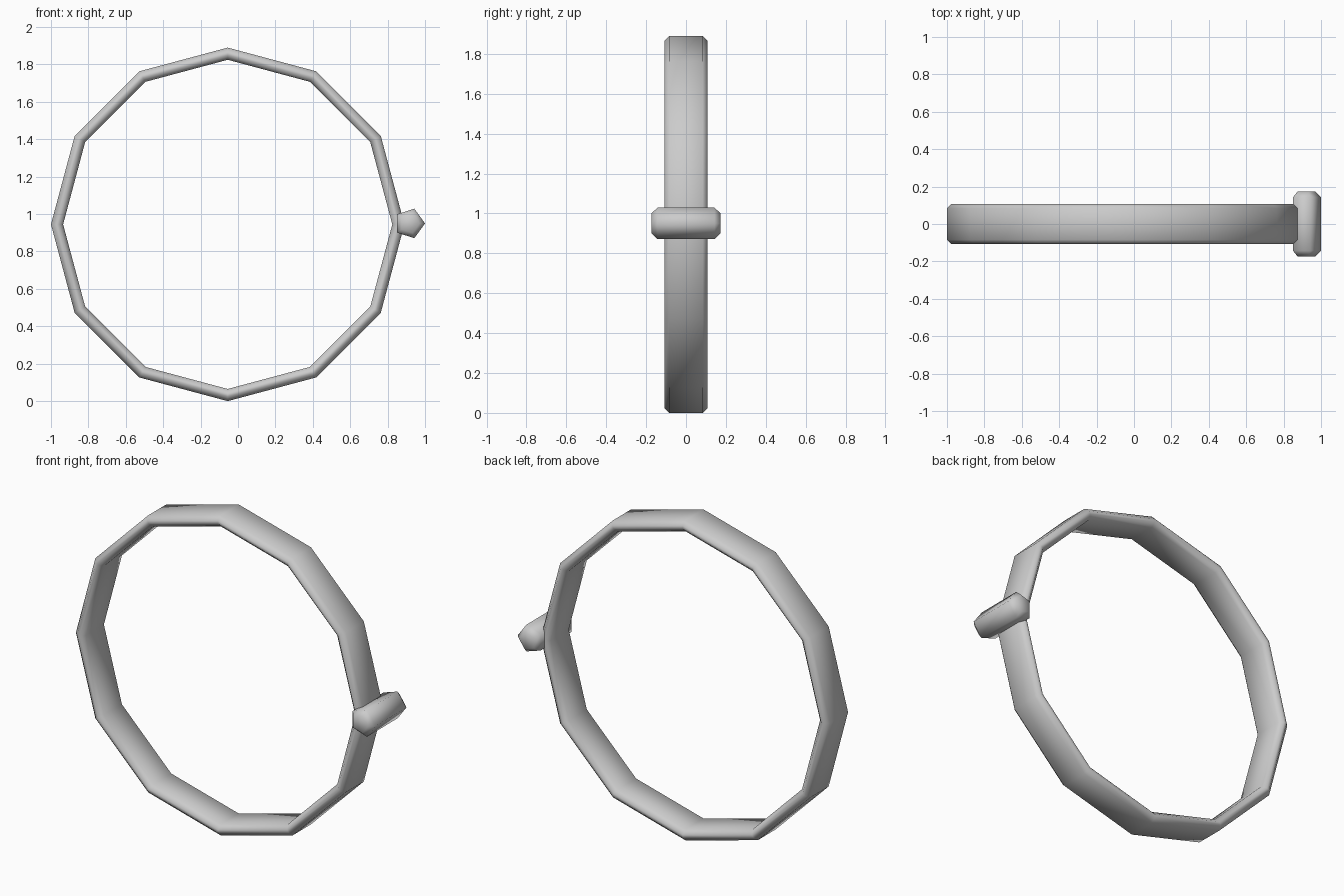
import bpy
import bmesh
from math import cos, sin, tau

if "Cube" in bpy.data.objects:
    bpy.data.objects.remove(bpy.data.objects["Cube"], do_unlink=True)

# Plain grey material
GREY = (0.6, 0.6, 0.6, 1.0)
grey = bpy.data.materials.new("plain grey")
grey.use_nodes = True
grey.diffuse_color = GREY
grey.node_tree.nodes["Principled BSDF"].inputs["Base Color"].default_value = GREY


def loft(name, profile, sides, centre, closed):
    """Sweep (radius, y) points around the y axis; closed loops, or capped ends."""
    bm = bmesh.new()
    rings = []
    for radius, y in profile:
        rings.append([bm.verts.new((radius * cos(tau * i / sides), y,
                                    radius * sin(tau * i / sides)))
                      for i in range(sides)])
    pairs = list(zip(rings, rings[1:]))
    if closed:
        pairs.append((rings[-1], rings[0]))
    else:
        bm.faces.new(rings[0])
        bm.faces.new(rings[-1])
    for a, b in pairs:
        for i in range(sides):
            j = (i + 1) % sides
            bm.faces.new((a[i], a[j], b[j], b[i]))
    bmesh.ops.recalc_face_normals(bm, faces=bm.faces)
    for face in bm.faces:
        face.smooth = True
    mesh = bpy.data.meshes.new(name)
    bm.to_mesh(mesh)
    bm.free()
    mesh.materials.append(grey)
    obj = bpy.data.objects.new(name, mesh)
    obj.location = centre
    bpy.context.collection.objects.link(obj)
    return obj


# Twelve-sided band with chamfered rims
outer, inner, half, cut = 0.945, 0.88, 0.108, 0.024
band = [(outer, half - cut), (outer - cut, half), (inner + cut, half), (inner, half - cut)]
band += [(r, -y) for r, y in reversed(band)]
loft("ring_band", band, 12, (-0.055, 0, 0.945), True)

# Five-sided clasp bar across the band, with chamfered ends
radius, half, cut = 0.083, 0.173, 0.03
bar = [(radius - cut, -half), (radius, cut - half), (radius, half - cut), (radius - cut, half)]
loft("clasp_bar", bar, 5, (0.917, 0, 0.95), False)
